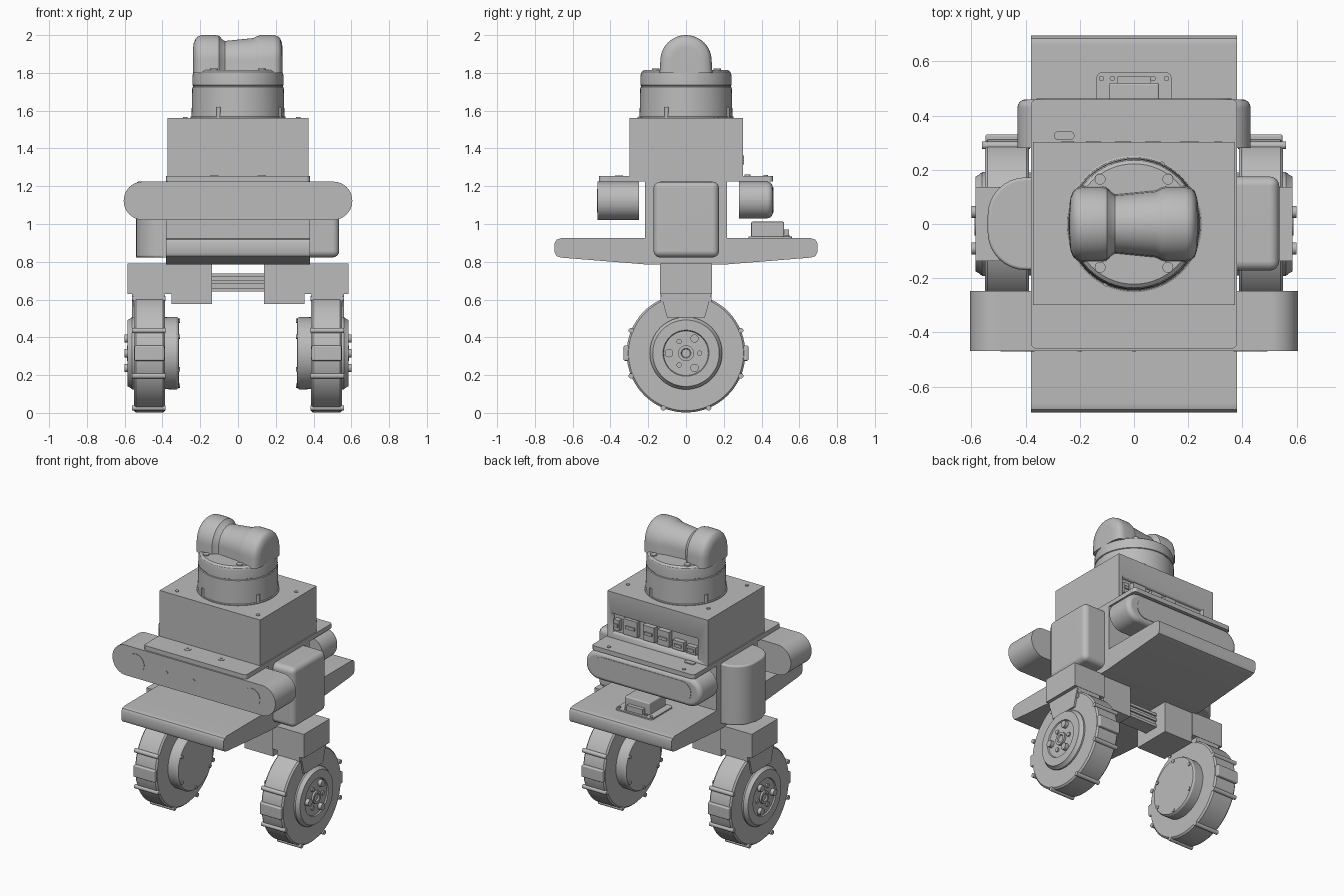
import bpy, bmesh, math
from mathutils import Vector

cube = bpy.data.objects.get("Cube")
if cube:
    bpy.data.objects.remove(cube, do_unlink=True)

GREY = bpy.data.materials.new("plain_grey")
GREY.use_nodes = True
colour = (0.5, 0.5, 0.5, 1)
GREY.diffuse_color = colour
for node in GREY.node_tree.nodes:
    if node.type == 'BSDF_PRINCIPLED':
        node.inputs["Base Color"].default_value = colour


def finish(name, bm):
    bmesh.ops.recalc_face_normals(bm, faces=bm.faces[:])
    mesh = bpy.data.meshes.new(name)
    bm.to_mesh(mesh)
    bm.free()
    mesh.materials.append(GREY)
    mesh.shade_smooth()
    mesh.set_sharp_from_angle(angle=math.radians(32))
    ob = bpy.data.objects.new(name, mesh)
    bpy.context.scene.collection.objects.link(ob)
    ob.modifiers.new("even_shading", 'WEIGHTED_NORMAL').keep_sharp = True
    return ob


def place(axis, u, v, h):
    return Vector({'X': (h, u, v), 'Y': (u, h, v), 'Z': (u, v, h)}[axis])


def skin(name, rings, bevel_first=0, bevel_last=0):
    """Closed surface through equal rings of points, with flat caps."""
    bm = bmesh.new()
    rows = [[bm.verts.new(p) for p in ring] for ring in rings]
    n = len(rows[0])
    for a, b in zip(rows, rows[1:]):
        for i in range(n):
            j = (i + 1) % n
            bm.faces.new((a[i], a[j], b[j], b[i]))
    caps = [bm.faces.new(rows[0]), bm.faces.new(rows[-1])]
    for cap, size in zip(caps, (bevel_first, bevel_last)):
        if size:
            bmesh.ops.bevel(bm, geom=cap.edges[:], offset=size, segments=4,
                            profile=0.5, affect='EDGES', clamp_overlap=True)
    return finish(name, bm)


def prism(name, outline, axis, h0, h1, first=0, last=0):
    rings = [[place(axis, u, v, h) for u, v in outline] for h in (h0, h1)]
    return skin(name, rings, first, last)


def lathe(name, profile, axis, u=0, v=0, n=64):
    """Profile is (radius, position along the axis)."""
    turn = [math.tau * i / n for i in range(n)]
    return skin(name, [[place(axis, u + r * math.cos(t), v + r * math.sin(t), h)
                        for t in turn] for r, h in profile])


def disc(name, r, axis, u, v, h0, h1, n=20):
    return lathe(name, [(r, h0), (r, h1)], axis, u, v, n)


def rounded(u0, u1, v0, v1, r, n=8):
    corners = ((u1 - r, v1 - r), (u0 + r, v1 - r), (u0 + r, v0 + r), (u1 - r, v0 + r))
    return [(cu + r * math.cos(math.pi / 2 * (k + i / n)),
             cv + r * math.sin(math.pi / 2 * (k + i / n)))
            for k, (cu, cv) in enumerate(corners) for i in range(n + 1)]


def box(name, x0, x1, y0, y1, z0, z1, bevel=0):
    bm = bmesh.new()
    bmesh.ops.create_cube(bm, size=1)
    for v in bm.verts:
        v.co = Vector(((x0 + x1) / 2 + v.co.x * (x1 - x0), (y0 + y1) / 2 + v.co.y * (y1 - y0),
                       (z0 + z1) / 2 + v.co.z * (z1 - z0)))
    if bevel:
        bmesh.ops.bevel(bm, geom=bm.edges[:], offset=bevel, segments=4,
                        profile=0.5, affect='EDGES', clamp_overlap=True)
    return finish(name, bm)


# Body: tray, column and deck
half = [(0.2, 0.785), (0.66, 0.822), (0.685, 0.83), (0.695, 0.85), (0.695, 0.9),
        (0.685, 0.917), (0.66, 0.925), (0.23, 0.925)]
prism("tray", half + [(-y, z) for y, z in reversed(half)], 'X', -0.38, 0.38)
box("column", -0.38, 0.38, -0.217, 0.217, 0.9, 1.226)
prism("deck", rounded(-0.38, 0.38, -0.46, 0.46, 0.02), 'Z', 1.225, 1.255)
for x in (-0.28, 0.277):
    disc("deck_screw", 0.012, 'Z', x, 0.422, 1.25, 1.259)
for x in (-0.125, 0.125):
    lathe("deck_washer", [(0.022, 1.25), (0.022, 1.258), (0.011, 1.258), (0.011, 1.256)],
          'Z', x, -0.355, 20)
prism("deck_socket", rounded(-0.295, -0.22, 0.31, 0.342, 0.015), 'Z', 1.25, 1.261)

# Computer box with a recessed rear port panel
case = box("computer_case", -0.373, 0.373, -0.298, 0.302, 1.25, 1.562)
cutter = box("port_cutter", -0.3, 0.345, 0.265, 0.4, 1.285, 1.42)
cutter.hide_render = True
cutter.hide_set(True)
cut = case.modifiers.new("port_recess", 'BOOLEAN')
cut.object = cutter
cut.operation = 'DIFFERENCE'
case.modifiers.move(1, 0)
for x, w, z0, z1 in ((0.31, 0.04, 1.31, 1.38), (0.205, 0.1, 1.3, 1.405), (0.07, 0.085, 1.3, 1.4),
                     (-0.04, 0.085, 1.3, 1.4), (-0.15, 0.08, 1.3, 1.36), (-0.245, 0.07, 1.3, 1.35)):
    box("port", x - w / 2, x + w / 2, 0.26, 0.298, z0, z1)
    box("port_tongue", x - w / 3, x + w / 3, 0.29, 0.306, (z0 + z1) / 2 - 0.01, (z0 + z1) / 2 + 0.01)
for x in (-0.28, 0.32):
    for y in (-0.245, 0.16):
        disc("case_screw", 0.012, 'Z', x, y, 1.55, 1.566)

# Scanner turret
lathe("turret_base", [(0.252, 1.56), (0.252, 1.567), (0.246, 1.57), (0.242, 1.725), (0.237, 1.728),
                      (0.237, 1.733), (0.242, 1.736), (0.24, 1.79), (0.235, 1.805), (0.222, 1.815)], 'Z')
stations = [(-0.238, 0.07), (-0.234, 0.095), (-0.224, 0.118), (-0.21, 0.13), (-0.19, 0.136),
            (-0.12, 0.136), (-0.1, 0.132), (-0.085, 0.115), (-0.07, 0.105), (0.08, 0.12),
            (0.1, 0.13), (0.12, 0.136), (0.19, 0.136), (0.21, 0.13), (0.224, 0.118),
            (0.232, 0.095), (0.236, 0.07)]
rings = []
for x, r in stations:
    arc = [(r * math.cos(math.pi * i / 24), 1.864 + r * math.sin(math.pi * i / 24)) for i in range(25)]
    rings.append([Vector((x, y, z)) for y, z in [(r + 0.004, 1.8)] + arc + [(-r - 0.004, 1.8)]])
skin("turret_head", rings)
for x in (-0.125, 0.125):
    for y in (-0.16, 0.165):
        disc("turret_screw", 0.02, 'Z', x, y, 1.81, 1.822)
for k in range(4):
    t = math.radians(65 + 90 * k)
    disc("turret_tab", 0.012, 'Z', 0.241 * math.cos(t), 0.241 * math.sin(t), 1.56, 1.62, 12)

# Side pods
prism("right_pod", rounded(-0.54, -0.2, -0.17, 0.172, 0.14), 'Z', 0.823, 1.224, 0.012, 0.012)
box("left_pod", 0.2, 0.536, -0.172, 0.175, 0.823, 1.224, 0.035)

# Front stereo camera bar
prism("front_camera", rounded(-0.605, 0.605, 1.022, 1.224, 0.1, 12), 'Y', -0.468, -0.248, 0.025)
for x in (-0.43, 0.43):
    disc("front_lens", 0.062, 'Y', x, 1.123, -0.471, -0.46, 40)
for x in (-0.2, 0.0):
    disc("front_dot", 0.008, 'Y', x, 1.123, -0.471, -0.46, 12)

# Rear camera and tray sensor
prism("rear_camera", rounded(-0.43, 0.43, 1.03, 1.224, 0.096, 12), 'Y', 0.28, 0.46, 0.03, 0.04)
prism("rear_camera_window", rounded(-0.36, 0.36, 1.06, 1.194, 0.066), 'Y', 0.45, 0.463)
prism("sensor_plate", rounded(-0.138, 0.138, 0.33, 0.56, 0.02), 'Z', 0.92, 0.934)
box("sensor_block", -0.093, 0.093, 0.345, 0.52, 0.93, 1.012, 0.008)
box("sensor_plug", -0.06, 0.06, 0.5, 0.545, 0.934, 0.97)
for x in (-0.12, -0.08, 0.07, 0.12):
    disc("sensor_screw", 0.01, 'Z', x, 0.537, 0.93, 0.941, 12)

# Cross beam
box("beam_core", -0.15, 0.15, -0.04, 0.04, 0.645, 0.735)
for z in (0.642, 0.683, 0.72):
    box("beam_rail", -0.15, 0.15, -0.05, 0.05, z, z + 0.018)

# Legs and wheels, mirrored
AXLE = 0.316
for side, s in (("right", -1), ("left", 1)):
    def span(a, b):
        return sorted((s * a, s * b))

    def hub(name, profile, n=64):
        lathe(side + name, [(r, s * x) for r, x in profile], 'X', 0, AXLE, n)

    def polar(radius, degrees):
        t = math.radians(degrees)
        return radius * math.cos(t), AXLE + radius * math.sin(t)

    box(side + "_inner_bracket", *span(0.138, 0.352), -0.13, 0.13, 0.577, 0.79)
    box(side + "_outer_bracket", *span(0.35, 0.585), -0.137, 0.137, 0.63, 0.79)
    box(side + "_fork_crown", *span(0.388, 0.553), -0.135, 0.135, 0.56, 0.64)
    prism(side + "_fork_plate", [(-0.137, 0.64), (-0.1, 0.505), (0.1, 0.505), (0.137, 0.64)],
          'X', *span(0.54, 0.562))
    hub("_tyre", [(0.304, 0.387), (0.314, 0.397), (0.314, 0.54), (0.304, 0.55)], 96)
    hub("_motor", [(0.19, 0.4), (0.192, 0.325), (0.185, 0.314), (0.17, 0.312)])
    hub("_hub_cap", [(0.192, 0.54), (0.192, 0.56), (0.182, 0.572), (0.176, 0.584), (0.122, 0.584),
                     (0.118, 0.576)])
    hub("_hub_centre", [(0.042, 0.57), (0.042, 0.588), (0.026, 0.588), (0.022, 0.58)], 32)
    # Tread knobs and side lugs
    for k in range(8):
        u, v = polar(0.314, 22.5 + 45 * k)
        disc(side + "_knob", 0.014, 'X', u, v, s * 0.383, s * 0.56, 16)
    for y in (-0.315, 0.315):
        box(side + "_lug", *span(0.39, 0.548), y - 0.016, y + 0.016, AXLE - 0.04, AXLE + 0.04, 0.008)
    # Hub bolts and motor screws
    for k in range(6):
        big = k % 2
        u, v = polar(0.09 if big else 0.072, 60 * k)
        disc(side + "_bolt", 0.022 if big else 0.014, 'X', u, v, s * 0.57, s * (0.6 if big else 0.585))
        u, v = polar(0.172, 60 * k + 30)
        disc(side + "_motor_screw", 0.012, 'X', u, v, s * 0.33, s * 0.307, 12)
